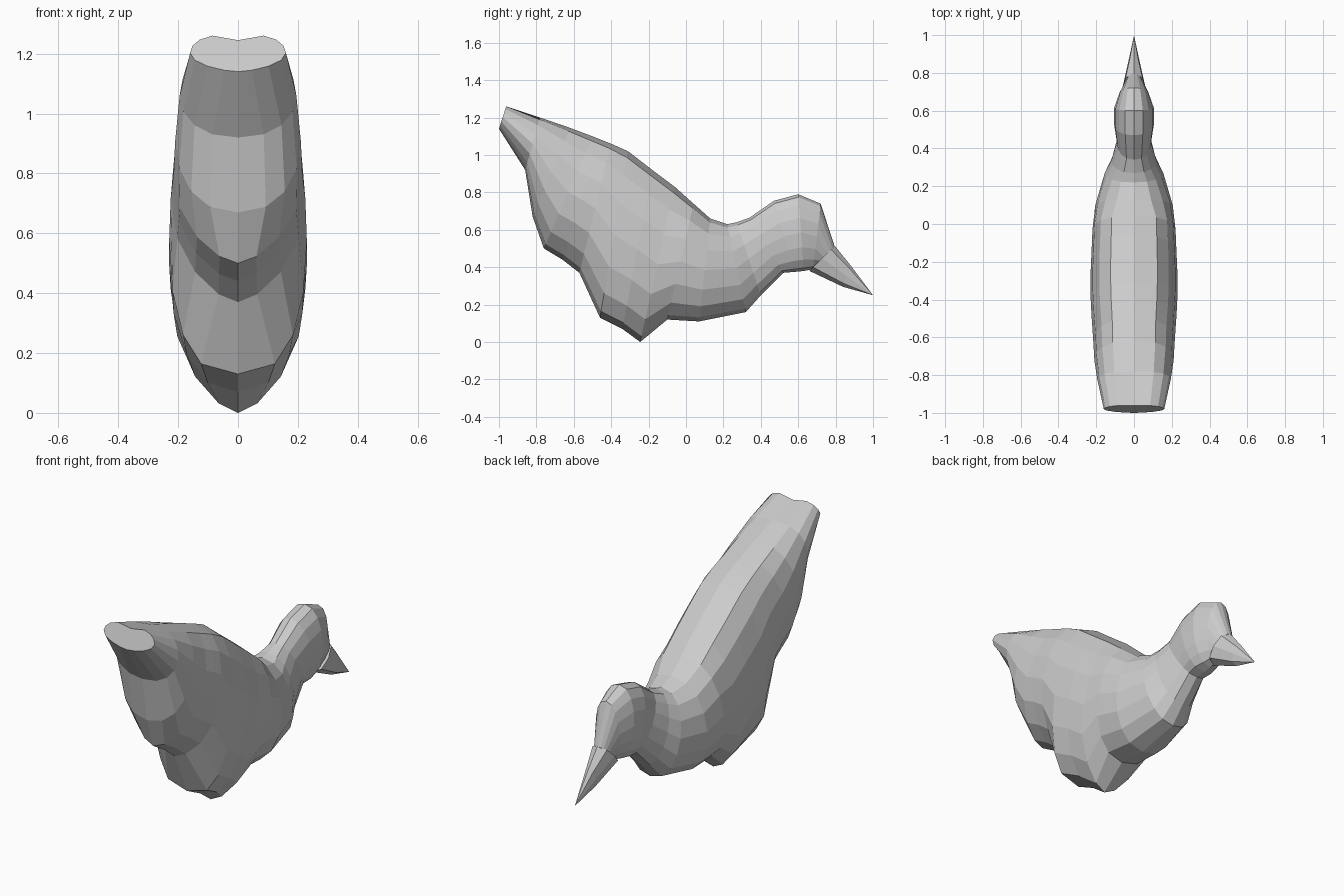
import bpy
import bmesh
from math import sin, cos, pi
from mathutils import Vector

cube = bpy.data.objects.get("Cube")
if cube:
    bpy.data.objects.remove(cube, do_unlink=True)

GREY = (0.6, 0.6, 0.6, 1)
plain_grey = bpy.data.materials.new("plain_grey")
plain_grey.use_nodes = True
plain_grey.diffuse_color = GREY
plain_grey.node_tree.nodes["Principled BSDF"].inputs["Base Color"].default_value = GREY

# Roundness of an underside: low values are square, high values are pointed
BOXY, ROUND, KEEL = 0.65, 0.85, 1.3


def ring_points(section, sides):
    """Slanted oval running from a belly point up to a back point."""
    belly_y, belly_z, back_y, back_z, width, roundness = section
    belly = Vector((0, belly_y, belly_z))
    back = Vector((0, back_y, back_z))
    top_roundness = BOXY if back_y < 0.1 else ROUND
    points = []
    for i in range(sides):
        angle = 2 * pi * i / sides
        s, c = sin(angle), cos(angle)
        point = belly.lerp(back, (1 - c) / 2)
        # The belly and back points stay on the centre line
        if i % (sides // 2):
            side = 1 if s > 0 else -1
            point.x = side * width * abs(s) ** (roundness if c > 0 else top_roundness)
        points.append(point)
    return points


def loft(name, sections, sides, tip=None):
    """Skin the ovals in order, ending in a flat cap or a sharp tip."""
    bm = bmesh.new()
    rings = [[bm.verts.new(p) for p in ring_points(s, sides)] for s in sections]
    for ring, following in zip(rings, rings[1:]):
        for i in range(sides):
            j = (i + 1) % sides
            bm.faces.new((ring[i], ring[j], following[j], following[i]))
    bm.faces.new(rings[0])
    if tip:
        end = bm.verts.new(tip)
        for i in range(sides):
            bm.faces.new((rings[-1][i], rings[-1][(i + 1) % sides], end))
    else:
        bm.faces.new(rings[-1])
    bmesh.ops.recalc_face_normals(bm, faces=bm.faces)
    mesh = bpy.data.meshes.new(name)
    bm.to_mesh(mesh)
    bm.free()
    mesh.materials.append(plain_grey)
    bird_part = bpy.data.objects.new(name, mesh)
    bpy.context.collection.objects.link(bird_part)
    return bird_part


# Tail, rump, thighs, breast, neck and head in one skin:
# belly y and z, back y and z, half width, underside roundness
body_sections = [
    (-1, 1.14, -.96, 1.265, .16, KEEL),
    (-.86, .92, -.78, 1.2, .195, ROUND),
    (-.82, .67, -.62, 1.145, .21, ROUND),
    (-.76, .5, -.5, 1.1, .215, KEEL),
    (-.66, .44, -.45, 1.08, .22, KEEL),
    (-.57, .37, -.4, 1.06, .225, KEEL),
    (-.46, .13, -.31, 1.02, .23, BOXY),
    (-.34, .07, -.18, .92, .23, ROUND),
    (-.245, 0, -.06, .83, .225, KEEL),
    (-.1, .12, .04, .74, .22, ROUND),
    (.07, .11, .13, .66, .205, ROUND),
    (.32, .16, .22, .63, .155, ROUND),
    (.4, .25, .27, .64, .12, ROUND),
    (.52, .37, .34, .665, .09, BOXY),
    (.58, .375, .47, .755, .105, BOXY),
    (.63, .38, .6, .79, .105, ROUND),
    (.68, .39, .72, .74, .075, ROUND),
    (.72, .42, .795, .51, .04, ROUND),
]
body = loft("bird_body", body_sections, 16)

# Long pointed bill, flat below and ridged on top
bill_sections = [
    (.66, .38, .795, .515, .06, BOXY),
    (.84, .295, .88, .41, .03, BOXY),
]
loft("bill", bill_sections, 8, tip=(0, 1, .25))

# Crease in the tail end: sink the middle of its upper rim
tail_rim = max(body.data.vertices, key=lambda v: v.co.z - abs(v.co.x))
tail_rim.co.z -= 0.02
